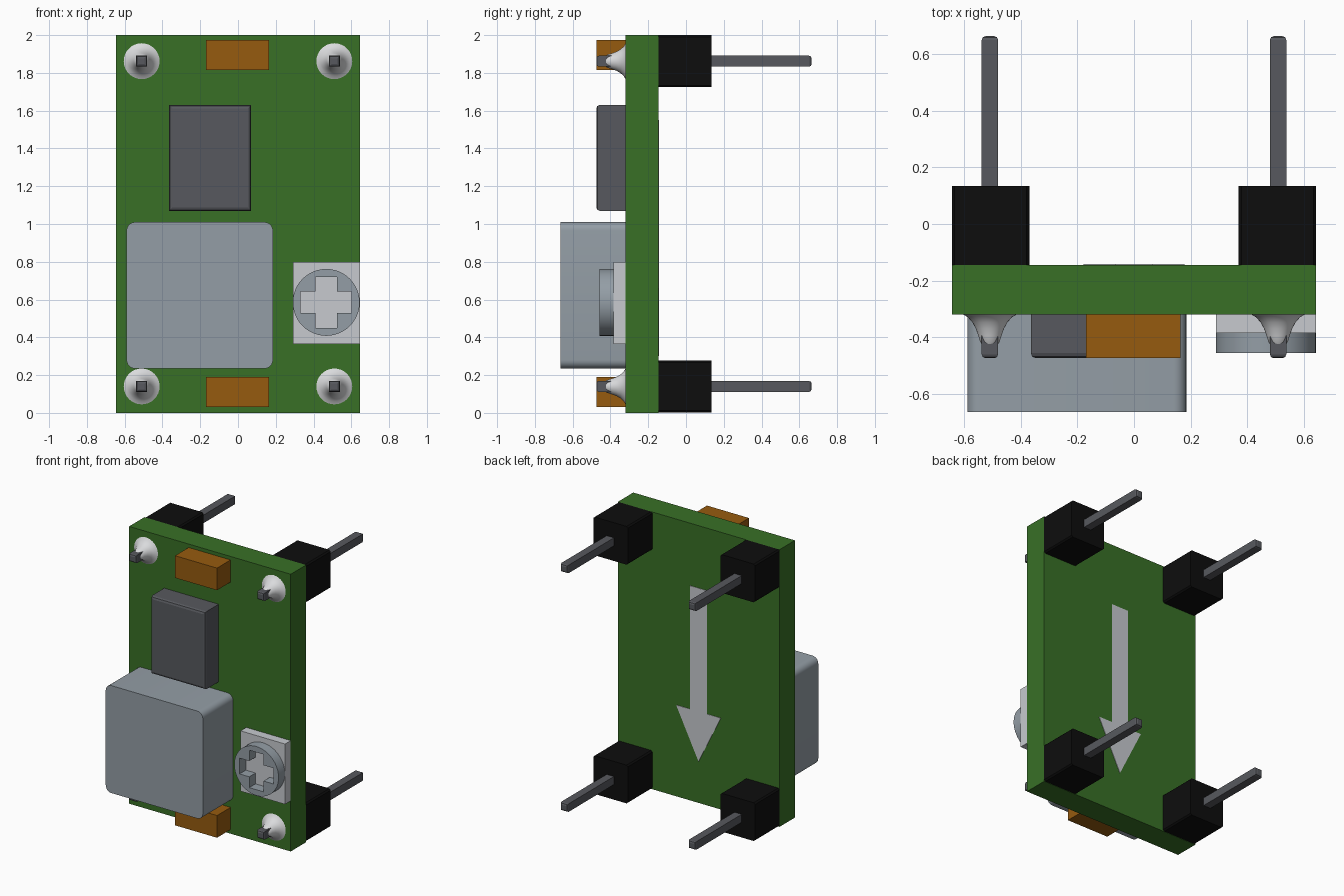
import bpy, bmesh, math

cube = bpy.data.objects.get("Cube")
if cube:
    bpy.data.objects.remove(cube, do_unlink=True)


def material(name, rgb):
    lin = [((c / 255 + 0.055) / 1.055) ** 2.4 if c > 10 else c / 255 / 12.92 for c in rgb]
    m = bpy.data.materials.new(name)
    m.use_nodes = True
    m.diffuse_color = (*lin, 1)
    m.node_tree.nodes["Principled BSDF"].inputs["Base Color"].default_value = (*lin, 1)
    return m


GREEN = material("board green", (56, 112, 38))
BLACK = material("header black", (13, 13, 13))
DARK = material("dark grey", (87, 89, 94))
STEEL = material("blue grey", (148, 158, 166))
LIGHT = material("light grey", (199, 202, 207))
ORANGE = material("capacitor orange", (150, 91, 15))
SOLDER = material("solder silver", (218, 219, 221))


def finish(name, bm, mat, smooth=False):
    bmesh.ops.recalc_face_normals(bm, faces=bm.faces)
    me = bpy.data.meshes.new(name)
    bm.to_mesh(me)
    bm.free()
    me.materials.append(mat)
    ob = bpy.data.objects.new(name, me)
    bpy.context.collection.objects.link(ob)
    if smooth:
        bpy.ops.object.select_all(action='DESELECT')
        ob.select_set(True)
        bpy.context.view_layer.objects.active = ob
        bpy.ops.object.shade_smooth_by_angle(angle=math.radians(35))
    return ob


def prism(name, outline, y0, y1, mat, bevel=0, pick=None, segs=1, smooth=False):
    """Extrude an (x, z) outline from y0 to y1, bevelling the edges chosen by pick."""
    bm = bmesh.new()
    face = bm.faces.new([bm.verts.new((x, y0, z)) for x, z in outline])
    new = bmesh.ops.extrude_face_region(bm, geom=[face])["geom"]
    for v in new:
        if isinstance(v, bmesh.types.BMVert):
            v.co.y = y1
    if bevel:
        edges = [e for e in bm.edges if pick(e.verts[0].co, e.verts[1].co)]
        bmesh.ops.bevel(bm, geom=edges, offset=bevel, segments=segs,
                        profile=0.5, affect='EDGES')
    return finish(name, bm, mat, smooth)


def box(name, x, y, z, mat, **kw):
    outline = [(x[0], z[0]), (x[1], z[0]), (x[1], z[1]), (x[0], z[1])]
    return prism(name, outline, y[0], y[1], mat, **kw)


def lathe(name, cx, cz, profile, mat, n):
    """Rings of (radius, y) around an axis along y, capped at both ends."""
    bm = bmesh.new()
    rings = [[bm.verts.new((cx + r * math.cos(2 * math.pi * i / n), y,
                            cz + r * math.sin(2 * math.pi * i / n))) for i in range(n)]
             for r, y in profile]
    for a, b in zip(rings, rings[1:]):
        for i in range(n):
            j = (i + 1) % n
            bm.faces.new((a[i], a[j], b[j], b[i]))
    bm.faces.new(rings[0])
    bm.faces.new(rings[-1])
    return finish(name, bm, mat, True)


# edge selectors
def along_y(a, b):
    return abs(a.y - b.y) > 0.01


def across(a, b):
    return abs(a.y - b.y) < 0.001


FRONT, BACK = -0.32, -0.145

# circuit board
box("board", (-0.645, 0.645), (FRONT, BACK), (0, 2), GREEN)

# four corner headers with pin and solder fillet
for side, s in (("left", 1), ("right", -1)):
    for level, z in (("lower", 0.14), ("upper", 1.862)):
        tag = f"{level}_{side}"
        xs = sorted((s * 0.37, s * 0.645))
        box("header_" + tag, xs, (BACK, 0.135), (z - 0.138, z + 0.138), BLACK,
            bevel=0.01, pick=along_y)
        x, w = s * 0.51, 0.029
        box("pin_" + tag, (x - w, x + w), (-0.475, 0.665), (z - w, z + w), DARK,
            bevel=0.014, pick=across, segs=2)
        lathe("solder_" + tag, x, z,
              [(0.095, FRONT), (0.078, -0.33), (0.062, -0.348), (0.05, -0.37),
               (0.041, -0.395), (0.034, -0.418), (0.022, -0.434)], SOLDER, 32)

# capacitors at both ends of the front
for name, z in (("lower", 0.11), ("upper", 1.895)):
    box("capacitor_" + name, (-0.17, 0.165), (-0.475, FRONT), (z - 0.08, z + 0.08), ORANGE)

# regulator chip with softened front rim
box("chip", (-0.365, 0.07), (-0.475, FRONT), (1.07, 1.63), DARK, bevel=0.018,
    pick=lambda a, b: across(a, b) and a.y < -0.4, segs=2)

# inductor with rounded corners
box("inductor", (-0.59, 0.185), (-0.665, FRONT), (0.235, 1.01), STEEL,
    bevel=0.045, pick=along_y, segs=6, smooth=True)

# trimmer base and dial with a cross-shaped slot cut through it
box("trimmer_base", (0.29, 0.645), (-0.385, FRONT), (0.365, 0.80), LIGHT)
cx, cz = 0.467, 0.585
dial = lathe("trimmer_dial", cx, cz, [(0.177, -0.385), (0.177, -0.457)], STEEL, 48)
a, b = 0.135, 0.057
cross = [(b, a), (b, b), (a, b), (a, -b), (b, -b), (b, -a),
         (-b, -a), (-b, -b), (-a, -b), (-a, b), (-b, b), (-b, a)]
cutter = prism("slot_cutter", [(cx + x, cz + z) for x, z in cross], -0.5, -0.35, STEEL)
cutter.hide_render = True
mod = dial.modifiers.new("slot", 'BOOLEAN')
mod.operation = 'DIFFERENCE'
mod.solver = 'EXACT'
mod.object = cutter
bpy.context.view_layer.objects.active = dial
bpy.ops.object.modifier_apply(modifier="slot")
bpy.data.objects.remove(cutter, do_unlink=True)

# flow arrow printed on the back
prism("back_arrow", [(-0.067, 1.55), (-0.067, 0.66), (-0.178, 0.66), (0, 0.30),
                     (0.178, 0.66), (0.067, 0.66), (0.067, 1.55)],
      BACK - 0.002, BACK + 0.003, LIGHT)
